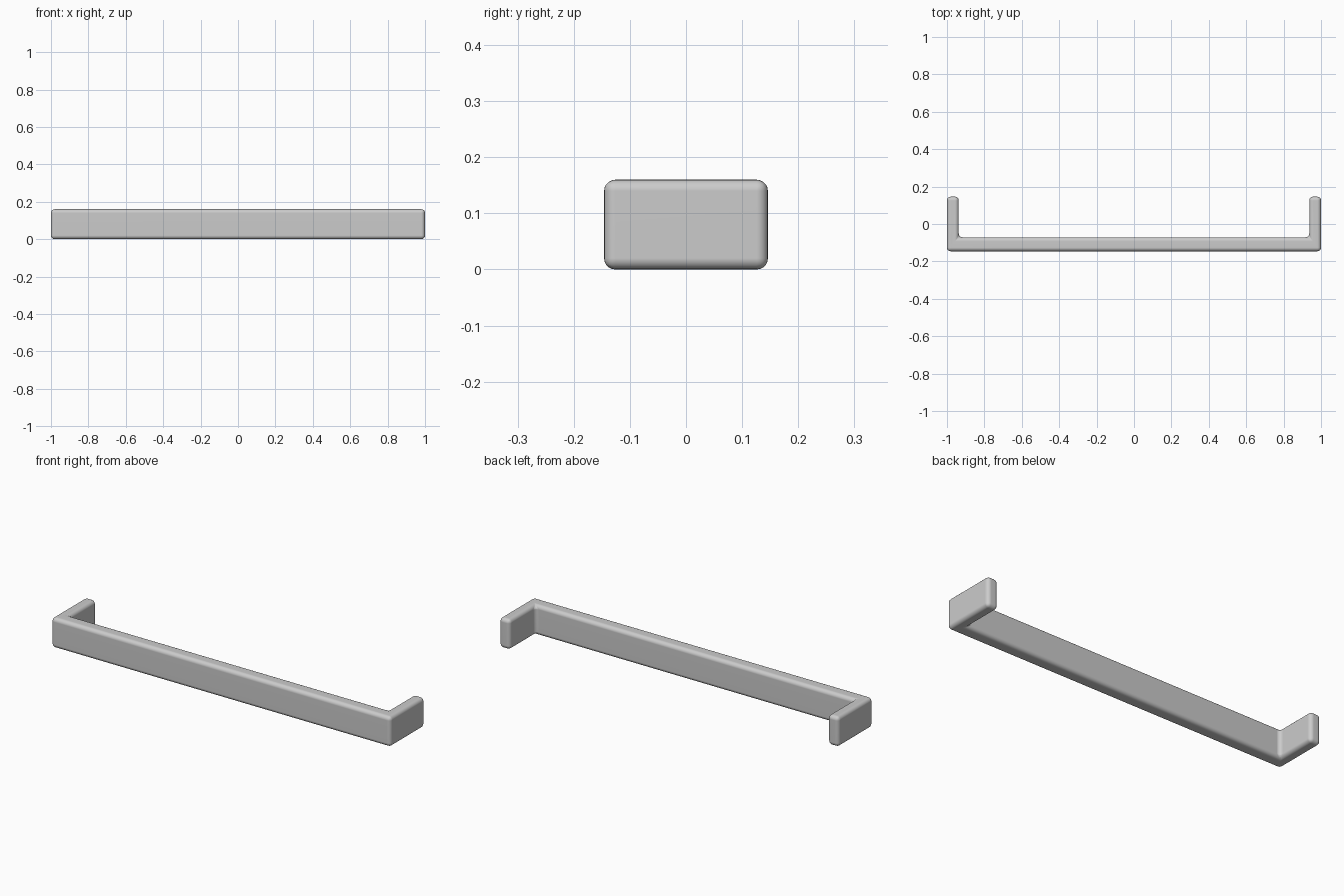
import bpy, bmesh

if "Cube" in bpy.data.objects:
    bpy.data.objects.remove(bpy.data.objects["Cube"])

HEIGHT = 0.16
# Right half of the U-shaped plan outline, mirrored for the left
half = [(1.0, -0.146), (1.0, 0.146), (0.937, 0.146), (0.937, -0.071)]
outline = half + [(-x, y) for x, y in reversed(half)]

# Handle body: extruded outline
bm = bmesh.new()
base = bm.faces.new([bm.verts.new((x, y, 0)) for x, y in outline])
top = bmesh.ops.extrude_face_region(bm, geom=[base], use_keep_orig=True)
verts = [g for g in top["geom"] if isinstance(g, bmesh.types.BMVert)]
bmesh.ops.translate(bm, verts=verts, vec=(0, 0, HEIGHT))
bmesh.ops.recalc_face_normals(bm, faces=bm.faces)
mesh = bpy.data.meshes.new("pull_handle")
bm.to_mesh(mesh)
bm.free()
handle = bpy.data.objects.new("pull_handle", mesh)
bpy.context.collection.objects.link(handle)

# Rounded edges all round
bevel = handle.modifiers.new("rounded_edges", 'BEVEL')
bevel.width = 0.02
bevel.segments = 5
bevel.limit_method = 'ANGLE'
normals = handle.modifiers.new("even_shading", 'WEIGHTED_NORMAL')
normals.keep_sharp = True

bpy.context.view_layer.objects.active = handle
handle.select_set(True)
bpy.ops.object.shade_smooth()
